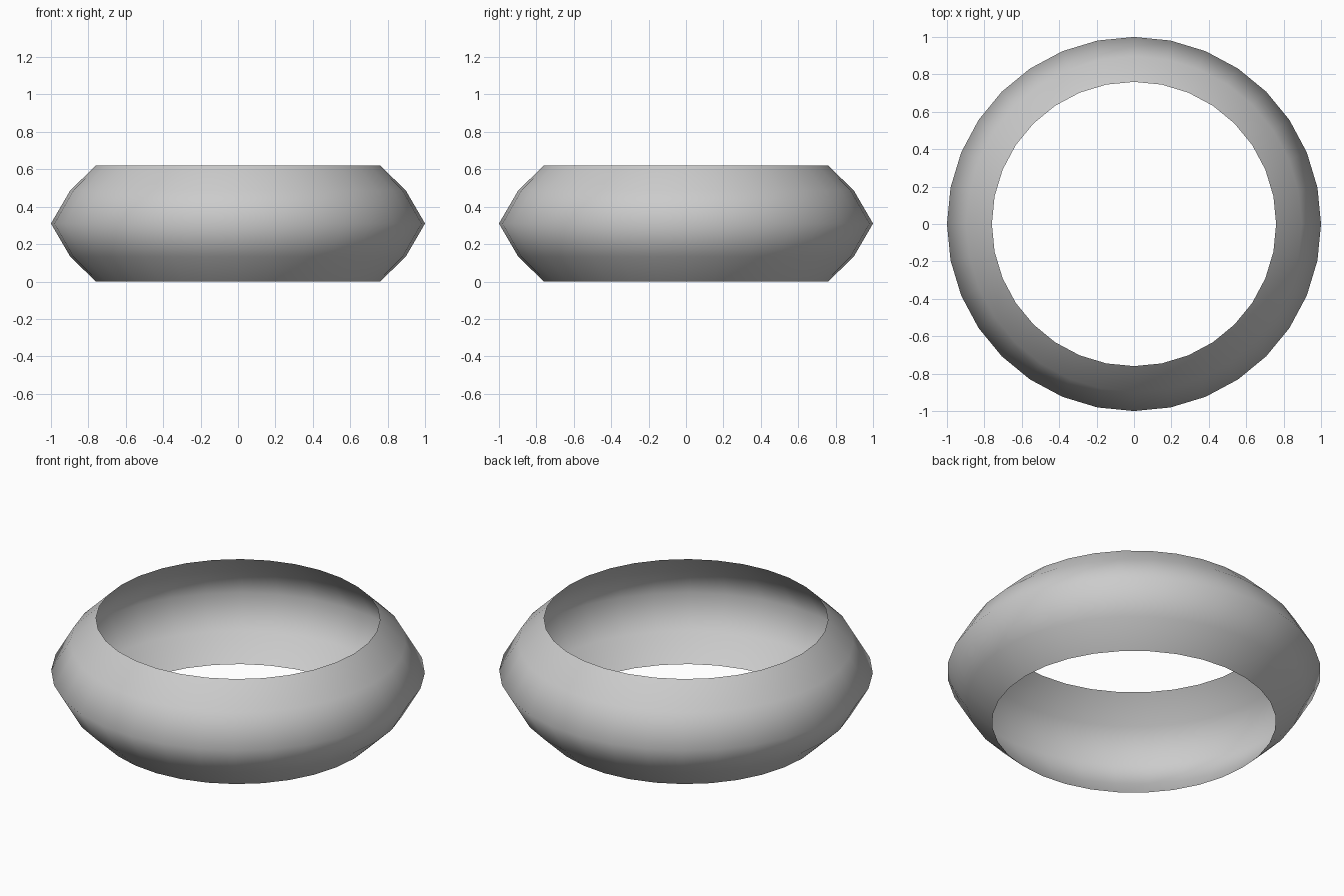
import bpy, bmesh
from math import cos, sin, tau

if "Cube" in bpy.data.objects:
    bpy.data.objects.remove(bpy.data.objects["Cube"])

SIDES = 32
# Bulging open band, (radius, height) from bottom rim to top rim
PROFILE = [(0.76, 0.0), (0.897, 0.133), (1.0, 0.31), (0.897, 0.487), (0.76, 0.62)]

bm = bmesh.new()
rings = [[bm.verts.new((r * cos(tau * i / SIDES), r * sin(tau * i / SIDES), z))
          for i in range(SIDES)] for r, z in PROFILE]

# Single-walled skin between neighbouring rings, both ends left open
for low, high in zip(rings, rings[1:]):
    for i in range(SIDES):
        j = (i + 1) % SIDES
        face = bm.faces.new((low[i], low[j], high[j], high[i]))
        face.smooth = True

mesh = bpy.data.meshes.new("ring_band")
bm.to_mesh(mesh)
bm.free()
band = bpy.data.objects.new("ring_band", mesh)
bpy.context.collection.objects.link(band)
